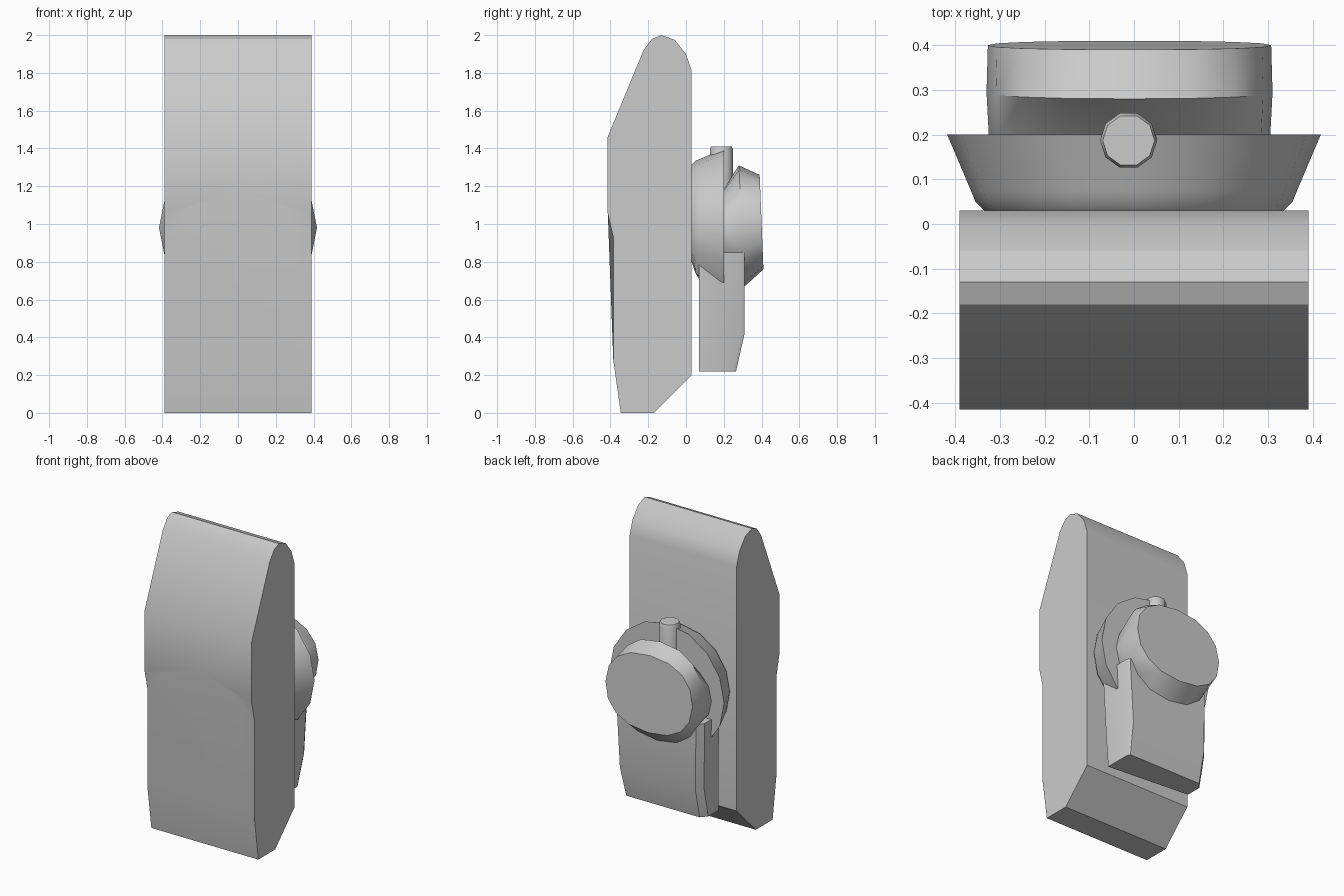
import bpy, bmesh, math

if "Cube" in bpy.data.objects:
    bpy.data.objects.remove(bpy.data.objects["Cube"])


def finish(name, verts, faces, bevel=0.0, angle=30):
    me = bpy.data.meshes.new(name)
    me.from_pydata(verts, [], faces)
    bm = bmesh.new()
    bm.from_mesh(me)
    bmesh.ops.recalc_face_normals(bm, faces=bm.faces)
    bm.to_mesh(me)
    bm.free()
    ob = bpy.data.objects.new(name, me)
    bpy.context.collection.objects.link(ob)
    bpy.context.view_layer.objects.active = ob
    ob.select_set(True)
    bpy.ops.object.shade_smooth_by_angle(angle=math.radians(angle))
    ob.select_set(False)
    return ob


def loft(name, rings, angle=30):
    """Join equal-length rings of points and cap both ends."""
    n = len(rings[0])
    verts = [p for r in rings for p in r]
    faces = [(k * n + i, k * n + (i + 1) % n, (k + 1) * n + (i + 1) % n, (k + 1) * n + i)
             for k in range(len(rings) - 1) for i in range(n)]
    faces += [tuple(range(n)), tuple(range((len(rings) - 1) * n, len(rings) * n))]
    return finish(name, verts, faces, angle=angle)


# Main housing: side profile (y, z) spanned across x, with an arched front edge
prof = [(-.415, 1.46), (-.225, 1.92), (-.18, 1.98), (-.13, 2.0), (-.06, 1.975),
        (0, 1.9), (.03, 1.81), (.03, .2), (-.17, 0), (-.345, 0), (-.385, .28),
        (-.385, .93), (-.415, 1.06)]
n = len(prof)
verts = [(-.39, y, z) for y, z in prof] + [(.39, y, z) for y, z in prof]
verts += [(-.265, -.415, 1.085), (0, -.415, 1.17), (.265, -.415, 1.085)]
a, b, c = 2 * n, 2 * n + 1, 2 * n + 2
faces = [tuple(range(n)), tuple(range(n, 2 * n))]
faces += [(i, i + 1, n + i + 1, n + i) for i in range(10)]
faces += [(0, 12, a, b, c, n + 12, n),
          (10, 11, a, b, c, n + 11, n + 10),
          (11, 12, a), (n + 11, n + 12, c)]
finish("housing", verts, faces, angle=25)

# Flared horseshoe collar, flattened at the bottom
rings = []
for y, r, low in ((.03, .335, .80), (.05, .355, .74), (.075, .365, .70), (.2, .418, .69)):
    rings.append([(r * math.sin(t), y, max(low, .98 + r * math.cos(t)))
                  for t in (math.tau * i / 16 for i in range(16))])
loft("collar", rings)


# Knob: rounded, tilted end face
def oval(yt, yb, top, bottom, rx):
    pts = []
    for i in range(16):
        t = math.tau * i / 16
        s, k = math.sin(t), math.cos(t)
        x = math.copysign(abs(s) ** .85, s) * rx - .01
        h = math.copysign(abs(k) ** .9, k)
        pts.append((x, (yt + yb) / 2 + h * (yt - yb) / 2,
                    (top + bottom) / 2 + h * (top - bottom) / 2))
    return pts


loft("knob", [oval(.18, .18, 1.17, .76, .31), oval(.2, .2, 1.19, .75, .315),
              oval(.28, .31, 1.31, .67, .32), oval(.39, .41, 1.26, .76, .317)], angle=35)


# Handle hanging below the knob, with slanted front and chamfered foot
def section(z, yb, xl, xr):
    return [(xr, .07, z), (xl, .12, z), (xl, yb - .04, z), (xl + .035, yb, z),
            (xr - .01, yb, z), (xr, yb - .02, z)]


loft("handle", [section(.22, .265, -.32, .26), section(.42, .31, -.32, .275),
                section(.85, .31, -.325, .30)])

# Upright pin on top of the collar
loft("pin", [[(-.012 + r * math.cos(math.tau * i / 10),
               .187 + r * math.sin(math.tau * i / 10), z) for i in range(10)]
             for z, r in ((1.1, .064), (1.395, .064), (1.41, .058))], angle=40)
